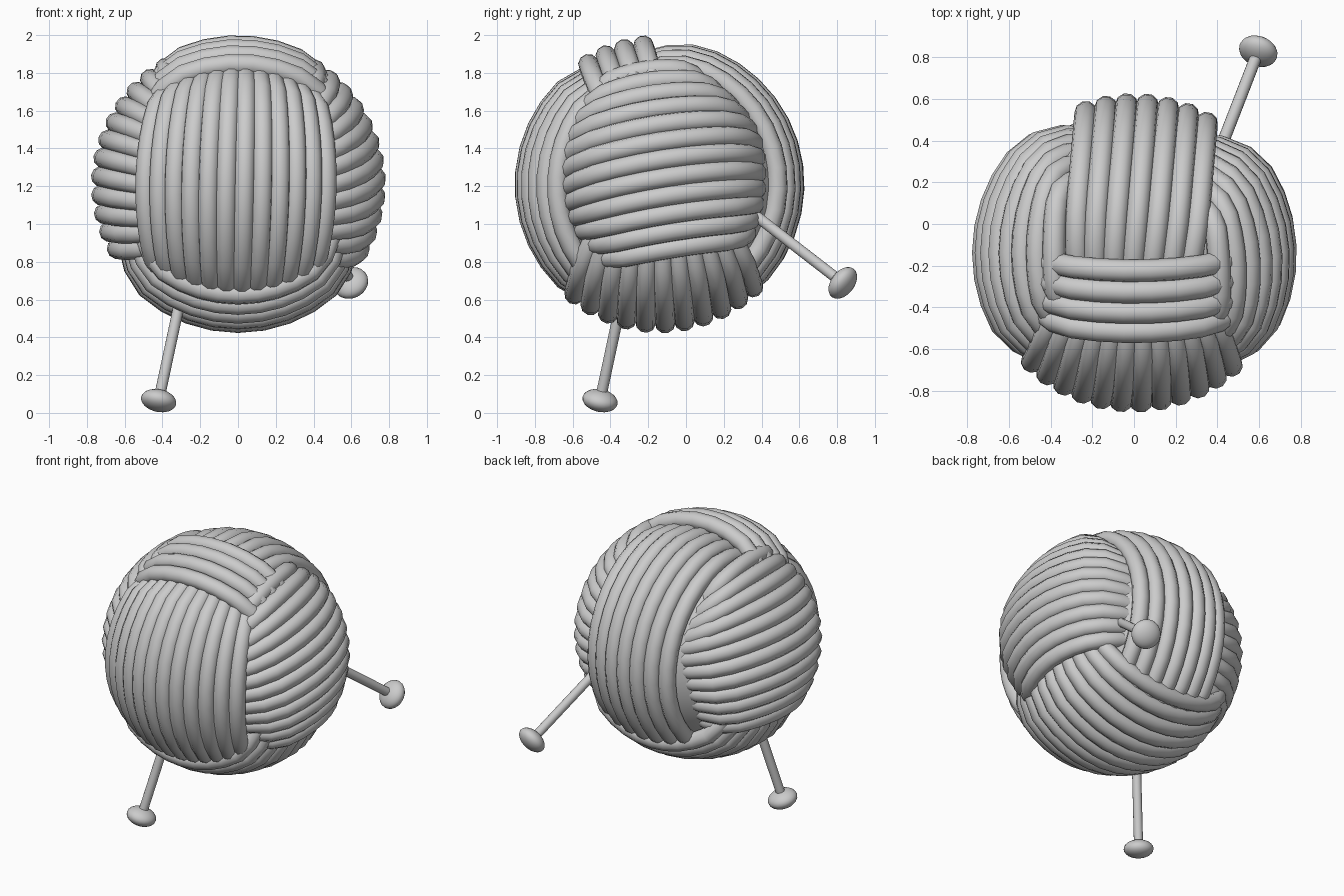
import bpy, math
from mathutils import Vector

if "Cube" in bpy.data.objects:
    bpy.data.objects.remove(bpy.data.objects["Cube"])

C = Vector((0, -0.14, 1.21))      # centre of the ball
TUBE = 0.055


def smooth(o):
    for p in o.data.polygons:
        p.use_smooth = True


def bundle(name, n, s, count, spread, R, t_in, t_full0, t_full1, t_out,
           bow=0.3, drop=0.13, up=0, bow_up=1.1, taper=0.35):
    """Parallel strands wrapped over the ball: n = outward centre, s = strand direction (degrees).
    up = sign of the side whose strands get shorter and more bowed."""
    n = Vector(n).normalized()
    s = Vector(s)
    s = (s - n * s.dot(n)).normalized()
    a = n.cross(s)
    cu = bpy.data.curves.new(name, 'CURVE')
    cu.dimensions = '3D'
    cu.bevel_depth = TUBE
    cu.bevel_resolution = 3
    cu.use_fill_caps = True
    steps = round((t_out - t_in) / 10)
    for i in range(count):
        u = 2 * i / (count - 1) - 1
        phi0 = math.radians(spread) * u
        high = max(0, u * up)
        b = bow + (bow_up - bow) * high if up else bow
        sp = cu.splines.new('POLY')
        sp.points.add(steps)
        for j in range(steps + 1):
            t = t_in + (t_out - t_in) * j / steps
            sink = max(0, (t_full0 - t) / (t_full0 - t_in), (t - t_full1) / (t_out - t_full1))
            r = R - drop * sink ** 1.5
            t *= 1 - taper * high ** 2
            phi = phi0 * (1 - b * (t / 90) ** 2)
            tr = math.radians(t)
            p = C + r * (a * math.sin(phi) + math.cos(phi) * (n * math.cos(tr) + s * math.sin(tr)))
            sp.points[j].co = (*p, 1)
        sp.use_smooth = True
    tmp = bpy.data.objects.new(name + "_path", cu)
    me = bpy.data.meshes.new_from_object(tmp)
    bpy.data.objects.remove(tmp)
    o = bpy.data.objects.new(name, me)
    bpy.context.collection.objects.link(o)
    smooth(o)


def elev(side, deg):
    e = math.radians(deg)
    return (side * math.cos(e), 0, math.sin(e))


# yarn bundles
bundle("front_yarn", (-0.02, -1, 0), (0.02, 0, 1), 12, 42, 0.715, -75, -46, 46, 75, 0.5)
bundle("back_yarn", (0.09, 1, 0), (0, 0, 1), 7, 24, 0.715, -80, -45, 70, 115, 0.0)
bundle("left_yarn", elev(-1, 15), (0, 1, 0), 12, 43, 0.725, -58, -28, 42, 68, 0.2, up=-1)
bundle("right_yarn", elev(1, 14), (0, 1, 0.17), 12, 42, 0.73, -58, -30, 32, 60, 0.2, up=1)
bundle("bottom_yarn", (0, 0.04, -1), (1, 0, 0), 11, 40, 0.735, -72, -40, 40, 72, 0.4)
bundle("top_yarn", (0.02, -0.32, 0.95), (1, 0, 0), 4, 12, 0.74, -54, -26, 28, 54, 0.2)

# inner core closing the gaps between strands
bpy.ops.mesh.primitive_uv_sphere_add(segments=32, ring_count=16, radius=0.69, location=C)
core = bpy.context.object
core.name = "yarn_core"
smooth(core)


def needle(name, knob, entry):
    knob, entry = Vector(knob), Vector(entry)
    d = (entry - knob).normalized()
    rot = d.to_track_quat('Z', 'Y').to_euler()
    length = (entry - knob).length + 0.35
    bpy.ops.mesh.primitive_cone_add(vertices=16, radius1=0.029, radius2=0.029, depth=length,
                                    location=knob + d * length / 2, rotation=rot)
    shaft = bpy.context.object
    shaft.name = name + "_shaft"
    bpy.ops.object.shade_smooth_by_angle()
    bpy.ops.mesh.primitive_uv_sphere_add(segments=24, ring_count=12, radius=1, location=knob, rotation=rot)
    k = bpy.context.object
    k.name = name + "_knob"
    k.scale = (0.095, 0.095, 0.058)
    smooth(k)


# knitting needles
needle("lower_needle", (-0.42, -0.455, 0.065), (-0.31, -0.345, 0.58))
needle("rear_needle", (0.597, 0.83, 0.688), (0.43, 0.40, 1.02))
